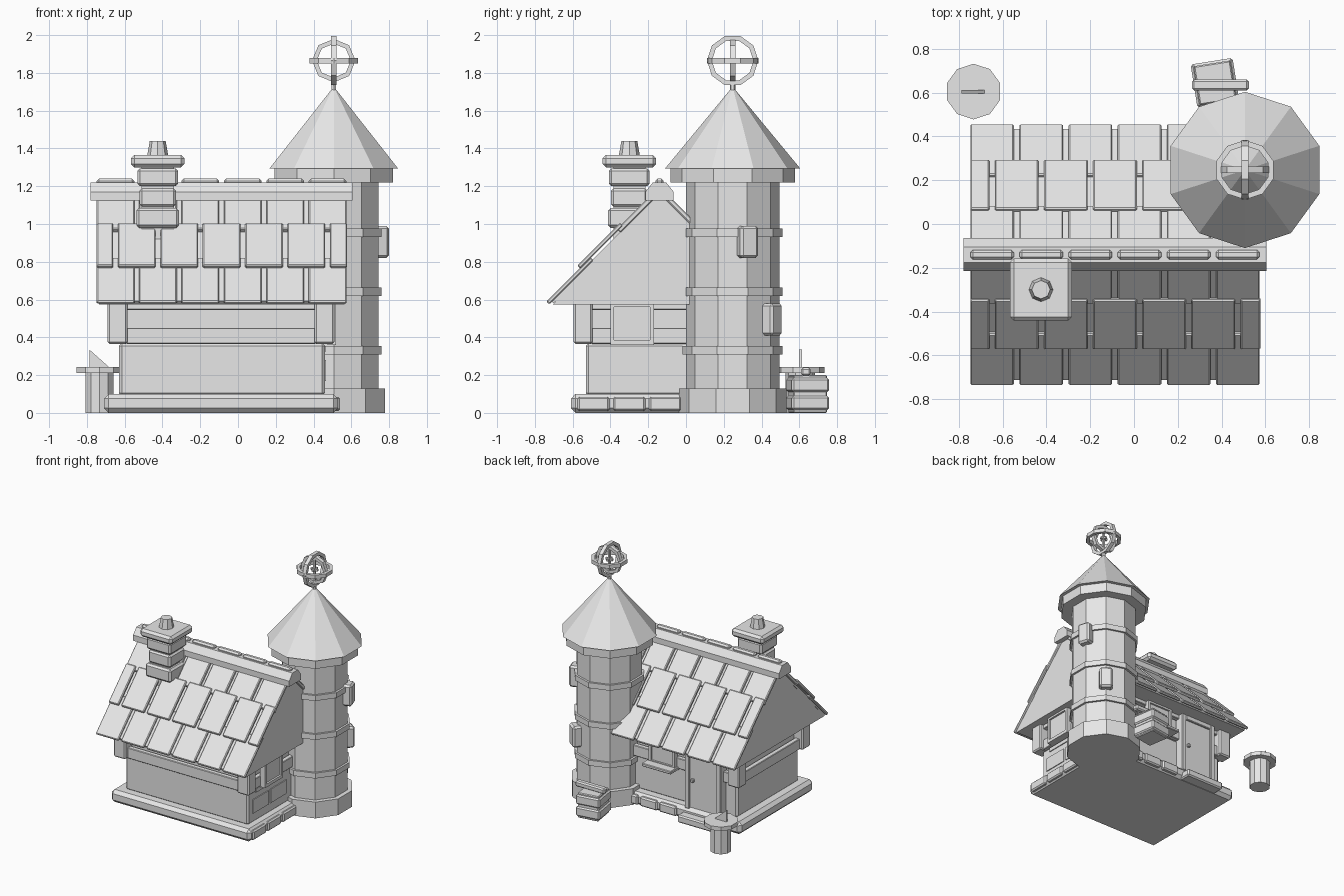
import bpy, bmesh, math
from mathutils import Matrix, Vector

if "Cube" in bpy.data.objects:
    bpy.data.objects.remove(bpy.data.objects["Cube"])

grey = bpy.data.materials.new("plain grey")
grey.diffuse_color = (0.8, 0.8, 0.8, 1)
grey.use_nodes = True
grey.node_tree.nodes["Principled BSDF"].inputs["Base Color"].default_value = grey.diffuse_color


def finish(name, bm, bevel=0.0):
    bmesh.ops.recalc_face_normals(bm, faces=bm.faces)
    me = bpy.data.meshes.new(name)
    bm.to_mesh(me)
    bm.free()
    ob = bpy.data.objects.new(name, me)
    bpy.context.collection.objects.link(ob)
    me.materials.append(grey)
    if bevel:
        m = ob.modifiers.new("chamfer", 'BEVEL')
        m.width = bevel
        m.segments = 1
    return ob


def boxes(name, items, bevel=0.0, mat=Matrix()):
    """Each item is (x0, x1, y0, y1, z0, z1), placed through mat."""
    bm = bmesh.new()
    for x0, x1, y0, y1, z0, z1 in items:
        m = (mat @ Matrix.Translation(((x0 + x1) / 2, (y0 + y1) / 2, (z0 + z1) / 2))
             @ Matrix.Diagonal((x1 - x0, y1 - y0, z1 - z0, 1)))
        bmesh.ops.create_cube(bm, size=1, matrix=m)
    return finish(name, bm, bevel)


def drum(name, x, y, z0, z1, r0, r1, n=10, bevel=0.0):
    """Faceted cylinder or cone with a corner on the y axis."""
    bm = bmesh.new()
    bmesh.ops.create_cone(bm, cap_ends=True, segments=n, radius1=r0, radius2=r1, depth=z1 - z0,
                          matrix=Matrix.Translation((x, y, (z0 + z1) / 2)))
    return finish(name, bm, bevel)


def prism(name, pts, a, b, axis):
    """Extrude a 2D profile along x (points y,z) or y (points x,z)."""
    bm = bmesh.new()
    def put(p, t):
        return (t, p[0], p[1]) if axis == 'x' else (p[0], t, p[1])
    f = bm.faces.new([bm.verts.new(put(p, a)) for p in pts])
    g = bmesh.ops.extrude_face_region(bm, geom=[f])['geom']
    off = (b - a, 0, 0) if axis == 'x' else (0, b - a, 0)
    bmesh.ops.translate(bm, vec=off, verts=[v for v in g if isinstance(v, bmesh.types.BMVert)])
    return finish(name, bm)


def ring(name, centre, r, w, h, rot, n=10):
    """Flat-sided hoop with rectangular section."""
    bm = bmesh.new()
    loops = []
    for i in range(n):
        a = 2 * math.pi * i / n + math.pi / 2
        loops.append([bm.verts.new(Vector(centre) + rot @ Vector((q * math.cos(a), q * math.sin(a), z)))
                      for q, z in ((r, -h / 2), (r, h / 2), (r - w, h / 2), (r - w, -h / 2))])
    for i in range(n):
        p, q = loops[i], loops[(i + 1) % n]
        for k in range(4):
            bm.faces.new((p[k], q[k], q[(k + 1) % 4], p[(k + 1) % 4]))
    return finish(name, bm)


# House: plinth, walls and framing
RY = -0.14  # ridge line
boxes("plinth", [(-0.71, 0.53, -0.61, 0.33, 0, 0.10)], 0.025)
boxes("plinth_stones", [(0.50, 0.54, -0.575 + i * 0.19, -0.405 + i * 0.19, 0.01, 0.085) for i in range(3)]
      + [(-0.15 + i * 0.17, 0.0 + i * 0.17, 0.30, 0.345, 0.01, 0.085) for i in range(3)], 0.01)
boxes("lower_wall", [(-0.63, 0.46, -0.53, 0.25, 0.09, 0.37)], 0.015)
boxes("upper_wall", [(-0.61, 0.43, -0.51, 0.23, 0.36, 0.59)])
boxes("corner_posts", [(x, x + 0.105, y, y + 0.1, 0.365, 0.59)
                       for x in (-0.69, 0.405) for y in (-0.595, 0.215)], 0.01)
boxes("wall_beams", [(-0.59, 0.41, y - 0.02, y + 0.02, z0, z1)
                     for y in (-0.54, 0.26) for z0, z1 in ((0.365, 0.45), (0.545, 0.585))]
      + [(x - 0.02, x + 0.02, -0.50, 0.22, z0, z1)
         for x in (-0.64, 0.46) for z0, z1 in ((0.365, 0.45), (0.545, 0.585))], 0.004)
boxes("wall_stones", [(0.455, 0.467, y, y + 0.20, 0.17, 0.28) for y in (-0.475, -0.25)]
      + [(0.455, 0.467, -0.44, -0.11, 0.325, 0.355)])


def window(name, mat):
    """Frame, pane bars and sill in a local frame: x across, y outwards."""
    boxes(name, [(-0.115, -0.095, 0, 0.045, 0.36, 0.58), (0.095, 0.115, 0, 0.045, 0.36, 0.58),
                 (-0.095, 0.095, 0, 0.045, 0.56, 0.58), (-0.095, 0.095, 0, 0.045, 0.36, 0.385),
                 (-0.095, 0.095, 0, 0.03, 0.385, 0.56)], 0.0, mat)


window("side_window", Matrix.Translation((0.475, -0.285, 0)) @ Matrix.Rotation(-math.pi / 2, 4, 'Z'))
window("back_window", Matrix.Translation((0.0, 0.265, 0)))
boxes("window_shelf", [(-0.13, 0.13, 0.25, 0.38, 0.355, 0.38)], 0.005)

# Back door
boxes("door_frame", [(-0.53, -0.49, 0.24, 0.32, 0.09, 0.58), (-0.25, -0.21, 0.24, 0.32, 0.09, 0.58),
                     (-0.49, -0.25, 0.24, 0.32, 0.54, 0.58)], 0.005)
boxes("door", [(-0.49, -0.25, 0.24, 0.305, 0.09, 0.54)])
boxes("door_knob", [(-0.29, -0.265, 0.30, 0.325, 0.31, 0.335)], 0.004)
boxes("door_step", [(-0.54, -0.20, 0.30, 0.40, 0, 0.06)], 0.01)

# Roof body, tiles on both slopes, ridge
prism("roof_body", [(RY - 0.565, 0.575), (RY + 0.565, 0.575), (RY, 1.165)], -0.735, 0.565, 'x')
X0, X1, PITCH, GAP = -0.748, 0.577, 0.2245, 0.025
full = [(X0 + i * PITCH, X0 + (i + 1) * PITCH - GAP) for i in range(6)]
half = [(max(X0, X0 + (i - 0.5) * PITCH), min(X1, X0 + (i + 0.5) * PITCH - GAP)) for i in range(7)]
for side, label in ((-1, "front"), (1, "back")):
    d, n = Vector((0, -side, 1)).normalized(), Vector((0, side, 1)).normalized()
    m = Matrix(((1, 0, 0, 0), (0, d.y, n.y, RY + side * 0.582), (0, d.z, n.z, 0.573), (0, 0, 0, 1)))
    for row, (xs, u0, u1, t0, t1) in enumerate(((full, 0, 0.33, 0.002, 0.024),
                                               (half, 0.25, 0.57, 0.02, 0.044),
                                               (full, 0.535, 0.80, 0.004, 0.032))):
        boxes(f"{label}_tiles_{row + 1}", [(a, b, u0, u1, t0, t1) for a, b in xs], 0.006, m)
    boxes(f"{label}_roof_sheet", [(X0 + 0.012, X1 - 0.012, 0.02, 0.80, -0.01, 0.008)], 0.0, m)
prism("ridge_beam", [(RY - 0.075, 1.125), (RY - 0.075, 1.17), (RY - 0.035, 1.22), (RY + 0.035, 1.22),
                     (RY + 0.075, 1.17), (RY + 0.075, 1.125)], -0.78, 0.605, 'x')
boxes("ridge_caps", [(a, b, RY - 0.022, RY + 0.022, 1.20, 1.24) for a, b in full], 0.012)

# Chimney
CX, CY = -0.425, -0.30
boxes("chimney_blocks", [(CX - w, CX + w, CY - w, CY + w, z0, z1) for w, z0, z1 in
                         ((0.113, 0.98, 1.085), (0.097, 1.09, 1.19), (0.108, 1.20, 1.295))], 0.014)
boxes("chimney_core", [(CX - 0.085, CX + 0.085, CY - 0.085, CY + 0.085, 0.92, 1.31)])
boxes("chimney_cap", [(CX - 0.142, CX + 0.142, CY - 0.142, CY + 0.142, 1.30, 1.365)], 0.018)
drum("chimney_pot", CX, CY, 1.36, 1.44, 0.056, 0.042, 8)

# Tower
TX, TY = 0.507, 0.247
drum("tower_base", TX, TY, 0, 0.13, 0.285, 0.285)
drum("tower_shaft", TX, TY, 0.12, 1.24, 0.248, 0.248)
for i, z in enumerate((0.31, 0.62, 0.932)):
    drum(f"tower_band_{i + 1}", TX, TY, z, z + 0.043, 0.265, 0.265)
drum("tower_eave", TX, TY, 1.22, 1.30, 0.33, 0.33)
drum("tower_roof", TX, TY, 1.295, 1.72, 0.357, 0.006)
for i, (deg, z) in enumerate(((18, 0.82), (54, 0.41))):
    m = Matrix.Translation((TX, TY, 0)) @ Matrix.Rotation(math.radians(deg), 4, 'Z')
    boxes(f"tower_window_{i + 1}", [(0.20, 0.295, -0.05, 0.05, z, z + 0.17)], 0.014, m)

# Finial of three crossed hoops
FZ = 1.865
C = (TX, TY, FZ)
drum("finial_rod", TX, TY, 1.67, 1.77, 0.015, 0.015, 6)
ring("level_hoop", C, 0.136, 0.026, 0.03, Matrix.Identity(3))
ring("cross_hoop", C, 0.115, 0.025, 0.03, Matrix.Rotation(math.pi / 2, 3, 'X'), 8)
ring("upright_hoop", C, 0.136, 0.026, 0.03, Matrix.Rotation(math.pi / 2, 3, 'Y'))
boxes("finial_core", [(TX - 0.008, TX + 0.008, TY - 0.008, TY + 0.008, FZ - 0.12, FZ + 0.1),
                      (TX - 0.03, TX + 0.03, TY - 0.008, TY + 0.008, FZ - 0.008, FZ + 0.008),
                      (TX - 0.008, TX + 0.008, TY - 0.03, TY + 0.03, FZ - 0.008, FZ + 0.008)])

# Sundial behind the house
SX, SY = -0.733, 0.605
drum("sundial_post", SX, SY, 0, 0.215, 0.078, 0.078)
drum("sundial_plate", SX, SY, 0.21, 0.242, 0.127, 0.127)
prism("sundial_pointer", [(-0.787, 0.24), (-0.68, 0.24), (-0.787, 0.335)], SY - 0.008, SY + 0.008, 'y')

# Crate behind the tower
m = Matrix.Translation((0.37, 0.645, 0)) @ Matrix.Rotation(math.radians(9), 4, 'Z')
boxes("crate", [(-0.085, 0.085, -0.09, 0.09, 0, 0.2)], 0.006, m)
boxes("crate_slats", [(-0.097, 0.097, -0.1, 0.1, z, z + 0.075) for z in (0.015, 0.11)], 0.01, m)
boxes("crate_lid", [(0.265, 0.525, 0.61, 0.66, 0.195, 0.24)], 0.01)
